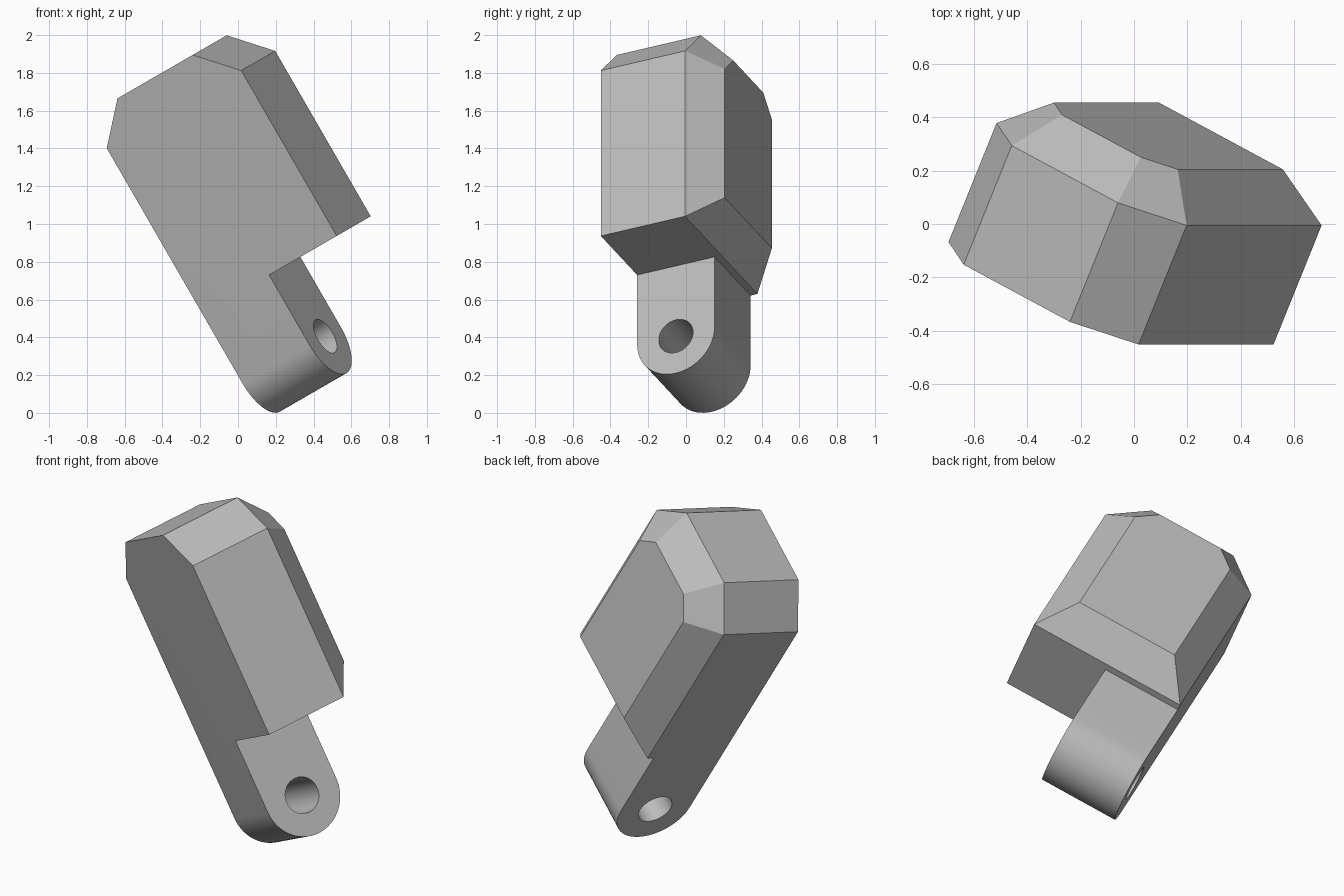
import bpy, bmesh, math
from mathutils import Matrix, Vector

cube = bpy.data.objects.get("Cube")
if cube:
    bpy.data.objects.remove(cube, do_unlink=True)

# Part axes: x = pin direction, y = width, z = length
TILT = (Matrix.Translation((0, -0.003, 0))
        @ Matrix.Rotation(math.radians(-30), 4, 'Y')
        @ Matrix.Rotation(math.radians(-25), 4, 'Z'))

BACK, FACE, LUG_FACE = 0.117, 1.024, 0.568
SIDE, SHOULDER = -0.017, 0.475
FLOOR, TOP, CUT = 0.55, 1.761, 0.2
RADIUS, PIN_RADIUS, PIN_Z = 0.226, 0.1, 0.121
PIN_Y = SIDE + RADIUS

grey = bpy.data.materials.new("light grey")
grey.use_nodes = True
grey.diffuse_color = (0.5, 0.5, 0.5, 1)
grey.node_tree.nodes["Principled BSDF"].inputs["Base Color"].default_value = (0.5, 0.5, 0.5, 1)


def prism(name, outline, direction, bevel=None):
    """Extrude an outline; optionally inset and raise the far face."""
    bm = bmesh.new()
    base = bm.faces.new([bm.verts.new(p) for p in outline])
    direction = Vector(direction)
    ext = bmesh.ops.extrude_face_region(bm, geom=[base], use_keep_orig=True)["geom"]
    bmesh.ops.translate(bm, vec=direction,
                        verts=[g for g in ext if isinstance(g, bmesh.types.BMVert)])
    bmesh.ops.recalc_face_normals(bm, faces=bm.faces)
    if bevel:
        far = max(bm.faces, key=lambda f: f.calc_center_median().dot(direction))
        bmesh.ops.inset_region(bm, faces=[far], thickness=bevel, depth=bevel,
                               use_even_offset=True)
    mesh = bpy.data.meshes.new(name)
    bm.to_mesh(mesh)
    bm.free()
    mesh.materials.append(grey)
    obj = bpy.data.objects.new(name, mesh)
    bpy.context.collection.objects.link(obj)
    obj.matrix_world = TILT
    return obj


def arc(radius, start, end, steps, x):
    angles = [math.radians(start + (end - start) * i / steps) for i in range(steps + 1)]
    return [(x, PIN_Y + radius * math.cos(a), PIN_Z + radius * math.sin(a)) for a in angles]


# Main block: two clipped top corners and a bevelled rear side
block = [(BACK, FLOOR), (FACE, FLOOR), (FACE, TOP - CUT), (FACE - CUT, TOP),
         (BACK + CUT, TOP), (BACK, TOP - CUT)]
body = prism("body", [(x, SIDE, z) for x, z in block], (0, SHOULDER - SIDE, 0), bevel=0.158)

# Rounded lug hanging under the block
lug_outline = arc(RADIUS, 180, 360, 32, BACK)
lug_outline += [(BACK, PIN_Y + RADIUS, FLOOR + 0.05), (BACK, SIDE, FLOOR + 0.05)]
lug = prism("lug", lug_outline, (LUG_FACE - BACK, 0, 0))

# Pin hole cutter
pin = prism("pin_hole_cutter", arc(PIN_RADIUS, 0, 360, 40, BACK - 0.1)[:-1],
            (LUG_FACE - BACK + 0.2, 0, 0))

# Join the lug and cut the hole
bpy.context.view_layer.objects.active = body
body.select_set(True)
for tool, operation in ((lug, 'UNION'), (pin, 'DIFFERENCE')):
    tool.hide_render = True
    mod = body.modifiers.new(tool.name, 'BOOLEAN')
    mod.object, mod.operation, mod.solver = tool, operation, 'EXACT'
    bpy.ops.object.modifier_apply(modifier=mod.name)
    bpy.data.objects.remove(tool, do_unlink=True)

# Clean merged flats, keep edges crisp and round walls smooth
bm = bmesh.new()
bm.from_mesh(body.data)
bmesh.ops.remove_doubles(bm, verts=bm.verts, dist=0.0005)
bmesh.ops.dissolve_limit(bm, angle_limit=math.radians(0.5), verts=bm.verts, edges=bm.edges)
bm.to_mesh(body.data)
bm.free()
bpy.ops.object.shade_smooth_by_angle(angle=math.radians(20))
